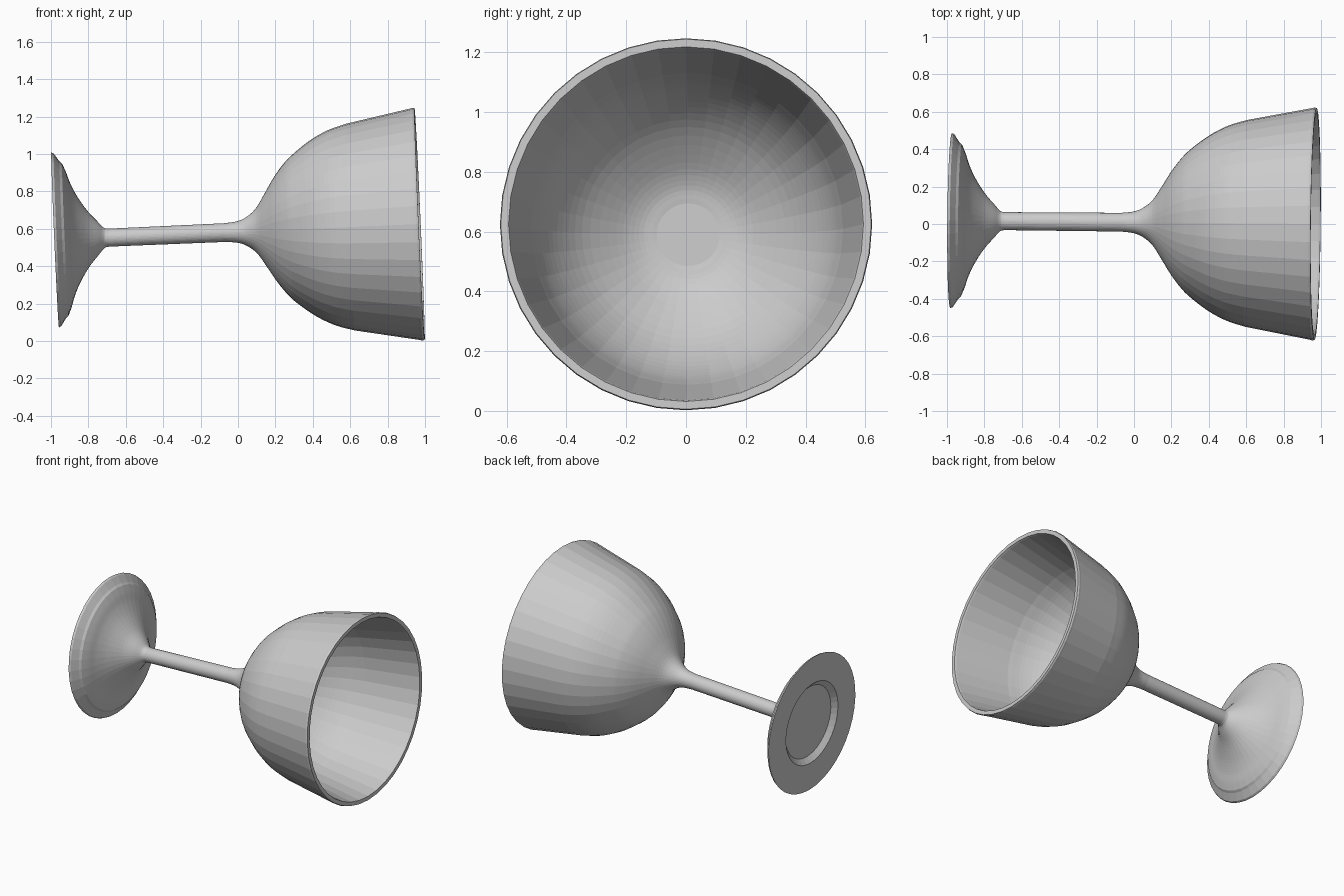
import bpy
from math import cos, sin, tau
from mathutils import Vector

if "Cube" in bpy.data.objects:
    bpy.data.objects.remove(bpy.data.objects["Cube"], do_unlink=True)

SIDES = 40
FOOT = Vector((-0.978, 0.018, 0.54))
RIM = Vector((0.971, 0.0, 0.625))
TILT = (RIM - FOOT).to_track_quat('Z', 'Y')

grey = bpy.data.materials.new("plain grey")
grey.use_nodes = True
grey.diffuse_color = (0.6, 0.6, 0.6, 1)
grey.node_tree.nodes["Principled BSDF"].inputs["Base Color"].default_value = (0.6, 0.6, 0.6, 1)


def smooth_curve(points, steps=4):
    """Refine a (radius, height) profile with a Catmull-Rom spline."""
    p = [Vector(q) for q in points]
    p = [2 * p[0] - p[1]] + p + [2 * p[-1] - p[-2]]
    out = []
    for a, b, c, d in zip(p, p[1:], p[2:], p[3:]):
        for k in range(steps):
            t = k / steps
            out.append(0.5 * (2 * b + (c - a) * t + (2 * a - 5 * b + 4 * c - d) * t * t
                              + (3 * b - a - 3 * c + d) * t ** 3))
    return out + [p[-2]]


def lathe(name, profile, cap_start=False, cap_end=False):
    """Turn a profile around the tilted axis, with optional flat end discs."""
    verts = [(r * cos(tau * i / SIDES), r * sin(tau * i / SIDES), h)
             for r, h in profile for i in range(SIDES)]
    faces = []
    for j in range(len(profile) - 1):
        for i in range(SIDES):
            a, b = j * SIDES + i, j * SIDES + (i + 1) % SIDES
            faces.append((a, b, b + SIDES, a + SIDES))
    if cap_start:
        faces.append(tuple(reversed(range(SIDES))))
    if cap_end:
        faces.append(tuple(range(len(verts) - SIDES, len(verts))))
    mesh = bpy.data.meshes.new(name)
    mesh.from_pydata(verts, [], faces)
    mesh.materials.append(grey)
    obj = bpy.data.objects.new(name, mesh)
    bpy.context.collection.objects.link(obj)
    obj.rotation_mode = 'QUATERNION'
    obj.rotation_quaternion = TILT
    obj.location = FOOT
    return obj


# Foot: recessed underside, thin stepped edge, flared top
underside = [(0.245, 0.03), (0.28, 0.0), (0.468, 0.0), (0.462, 0.013), (0.418, 0.042)]
flare = smooth_curve([(0.406, 0.055), (0.36, 0.074), (0.3, 0.094), (0.23, 0.127),
                      (0.15, 0.178), (0.09, 0.23), (0.055, 0.262), (0.048, 0.285)])
lathe("foot", underside + flare, cap_start=True)

# Stem: slim straight rod
lathe("stem", [(0.048, 0.285), (0.05, 0.91)])

# Bowl: outer wall, rim and inner wall down to a flat floor
outer = smooth_curve([(0.05, 0.91), (0.058, 0.978), (0.08, 1.03), (0.123, 1.08),
                      (0.2, 1.13), (0.28, 1.18), (0.345, 1.23), (0.395, 1.28),
                      (0.47, 1.38), (0.522, 1.48), (0.553, 1.58)])
inner = smooth_curve([(0.522, 1.58), (0.49, 1.48), (0.437, 1.38), (0.355, 1.28),
                      (0.24, 1.19), (0.165, 1.15), (0.105, 1.137)])
rim = [(0.619, 1.925), (0.623, 1.94), (0.62, 1.951), (0.594, 1.951), (0.59, 1.94)]
lathe("bowl", outer + rim + inner + [(0.092, 1.137)], cap_end=True)
